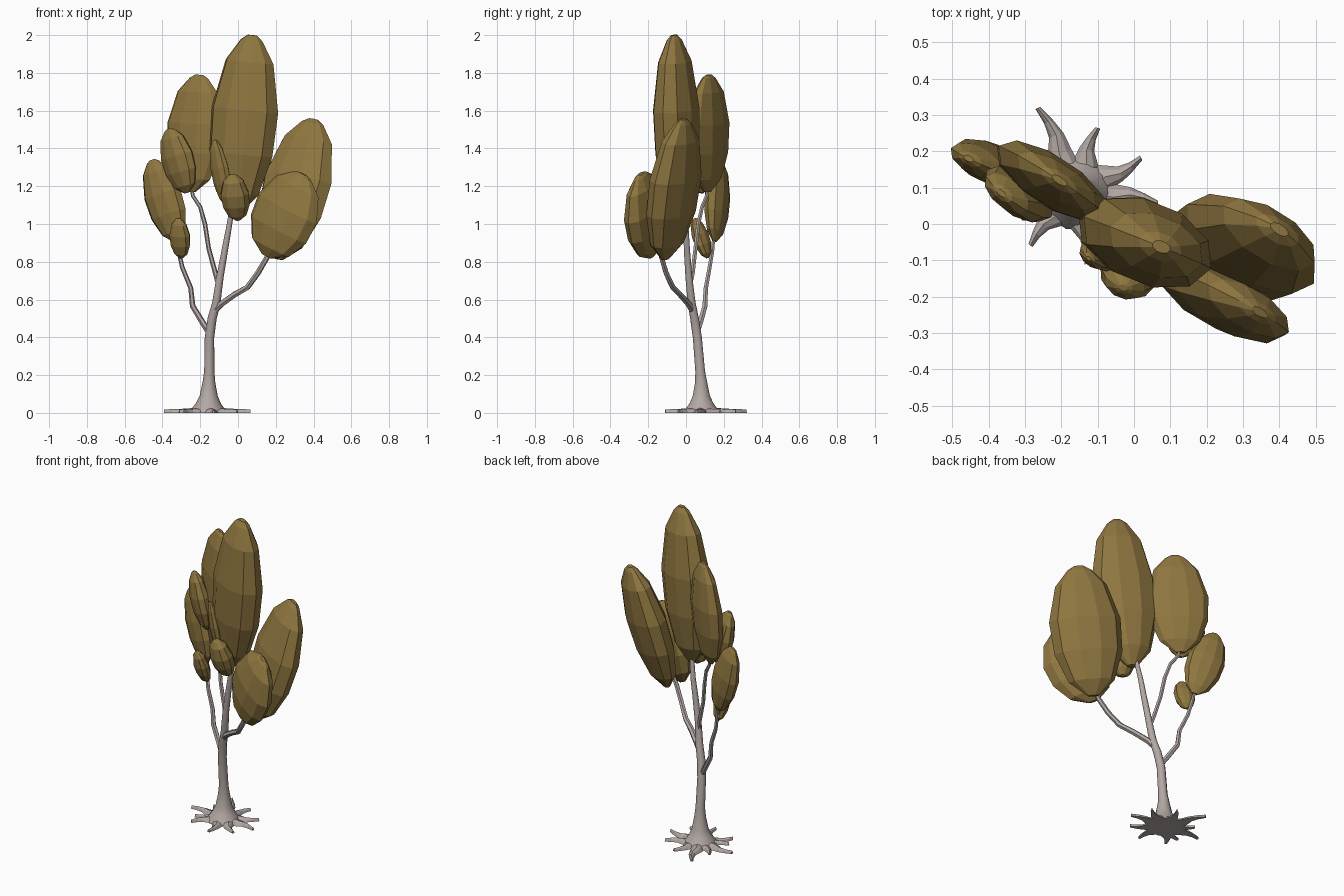
import bpy, bmesh, math
from mathutils import Vector

if "Cube" in bpy.data.objects:
    bpy.data.objects.remove(bpy.data.objects["Cube"])


def material(name, colour):
    m = bpy.data.materials.new(name)
    m.diffuse_color = (*colour, 1)
    m.use_nodes = True
    m.node_tree.nodes["Principled BSDF"].inputs["Base Color"].default_value = m.diffuse_color
    return m


LEAF = material("leaf_ochre", (0.27, 0.18, 0.05))
BARK = material("pale_bark", (0.45, 0.39, 0.37))


def loft(name, rings, mat, smooth=False):
    """Skin a list of equal-length vertex rings and cap both ends."""
    bm = bmesh.new()
    loops = [[bm.verts.new(p) for p in r] for r in rings]
    n = len(loops[0])
    for a, b in zip(loops, loops[1:]):
        for i in range(n):
            j = (i + 1) % n
            bm.faces.new((a[i], a[j], b[j], b[i]))
    bm.faces.new(loops[0][::-1])
    bm.faces.new(loops[-1])
    bmesh.ops.recalc_face_normals(bm, faces=bm.faces)
    me = bpy.data.meshes.new(name)
    bm.to_mesh(me)
    bm.free()
    me.materials.append(mat)
    ob = bpy.data.objects.new(name, me)
    bpy.context.collection.objects.link(ob)
    if smooth:
        bpy.ops.object.select_all(action='DESELECT')
        ob.select_set(True)
        bpy.context.view_layer.objects.active = ob
        bpy.ops.object.shade_smooth_by_angle(angle=math.radians(50))
    return ob


def ring(c, u, v, ru, rv, n):
    return [c + u * ru * math.cos(2 * math.pi * i / n) + v * rv * math.sin(2 * math.pi * i / n)
            for i in range(n)]


def tube(name, pts, sides=8):
    """Tapered limb through (x, y, z, radius) points."""
    P = [Vector(p[:3]) for p in pts]
    rings = []
    for i, p in enumerate(P):
        t = (P[min(i + 1, len(P) - 1)] - P[max(i - 1, 0)]).normalized()
        u = (Vector((1, 0, 0)) - t * t.x).normalized()
        rings.append(ring(p, u, t.cross(u), pts[i][3], pts[i][3], sides))
    return loft(name, rings, BARK, True)


PROFILE = [(0, .16), (.11, .64), (.33, .95), (.58, 1), (.85, .72), (.97, .33), (1, .14)]


def leaf_clump(name, bottom, top, wide, thin, angle):
    """Flattened faceted ellipsoid between two end points."""
    b, t = Vector(bottom), Vector(top)
    n = (t - b).normalized()
    w = Vector((math.cos(math.radians(angle)), math.sin(math.radians(angle)), 0))
    w = (w - n * w.dot(n)).normalized()
    d = n.cross(w)
    loft(name, [ring(b.lerp(t, s), w, d, wide * r, thin * r, 10) for s, r in PROFILE], LEAF)


# Foliage: bottom, top, wide half-size, thin half-size, facing angle
CLUMPS = {
    "crown_clump": ((-.015, -.035, 1.06), (.075, -.063, 2.0), .19, .115, -22),
    "upper_left_clump": ((-.25, .115, 1.17), (-.205, .12, 1.79), .178, .068, -33),
    "mid_left_clump": ((-.27, .08, 1.165), (-.365, .085, 1.505), .105, .055, -38),
    "outer_left_clump": ((-.325, .15, .91), (-.455, .18, 1.34), .11, .055, -25),
    "lower_left_clump": ((-.3, .115, .82), (-.315, .045, 1.03), .06, .042, -30),
    "narrow_front_clump": ((-.06, -.07, 1.1), (-.125, -.095, 1.445), .058, .035, -40),
    "small_front_clump": ((0, -.10, 1.02), (-.03, -.175, 1.262), .08, .062, -20),
    "front_right_clump": ((.15, -.18, .83), (.345, -.242, 1.265), .195, .078, -28),
    "outer_right_clump": ((.21, -.11, .815), (.4, -.015, 1.555), .208, .1, -30),
}
for name, spec in CLUMPS.items():
    leaf_clump(name, *spec)

# Trunk with flared foot
tube("trunk", [(-.157, .082, 0, .1), (-.157, .082, .022, .088), (-.156, .082, .05, .066),
               (-.155, .081, .09, .048), (-.154, .08, .16, .034), (-.152, .075, .22, .027),
               (-.151, .06, .40, .025), (-.137, .045, .5, .024), (-.115, .03, .58, .022),
               (-.095, .015, .72, .019), (-.07, .005, .86, .017), (-.05, 0, .97, .015),
               (-.025, -.02, 1.12, .012)], 10)

# Branches
tube("right_branch", [(-.125, .035, .54, .018), (-.09, .015, .575, .018), (-.02, -.03, .625, .017),
                      (.05, -.07, .665, .016), (.105, -.105, .74, .015), (.155, -.13, .825, .014),
                      (.2, -.13, .92, .01)], 6)
tube("left_branch", [(-.15, .055, .42, .016), (-.185, .075, .475, .016), (-.24, .1, .565, .015),
                     (-.25, .105, .66, .013), (-.295, .125, .77, .012), (-.315, .14, .86, .011),
                     (-.335, .15, .96, .008)], 6)
tube("middle_branch", [(-.1, .018, .67, .014), (-.12, .035, .74, .013), (-.155, .05, .87, .012),
                       (-.175, .065, 1.0, .012), (-.2, .085, 1.09, .011), (-.24, .11, 1.15, .01),
                       (-.248, .115, 1.24, .008)], 6)

# Star of flat roots: direction in degrees, reach
ROOTS = [(-8, .225), (28, .2), (72, .185), (115, .255), (145, .17), (177, .235),
         (205, .17), (229, .195), (278, .2), (320, .2)]
for k, (deg, reach) in enumerate(ROOTS):
    rings = []
    for s, half, h, bend in ((.2, .04, .03, 0), (.45, .036, .024, 0), (.65, .021, .021, 5),
                             (.82, .013, .02, 3), (1, .007, .018, 0)):
        a = math.radians(deg + bend * (-1) ** k)
        out = Vector((math.cos(a), math.sin(a), 0))
        c = Vector((-.157, .088, 0)) + out * reach * s
        side = Vector((-out.y, out.x, 0))
        rings.append([c - side * half, c + side * half,
                      c + side * half * .6 + Vector((0, 0, h * .7)),
                      c + Vector((0, 0, h)),
                      c - side * half * .6 + Vector((0, 0, h * .7))])
    loft(f"root_{k + 1}", rings, BARK)
